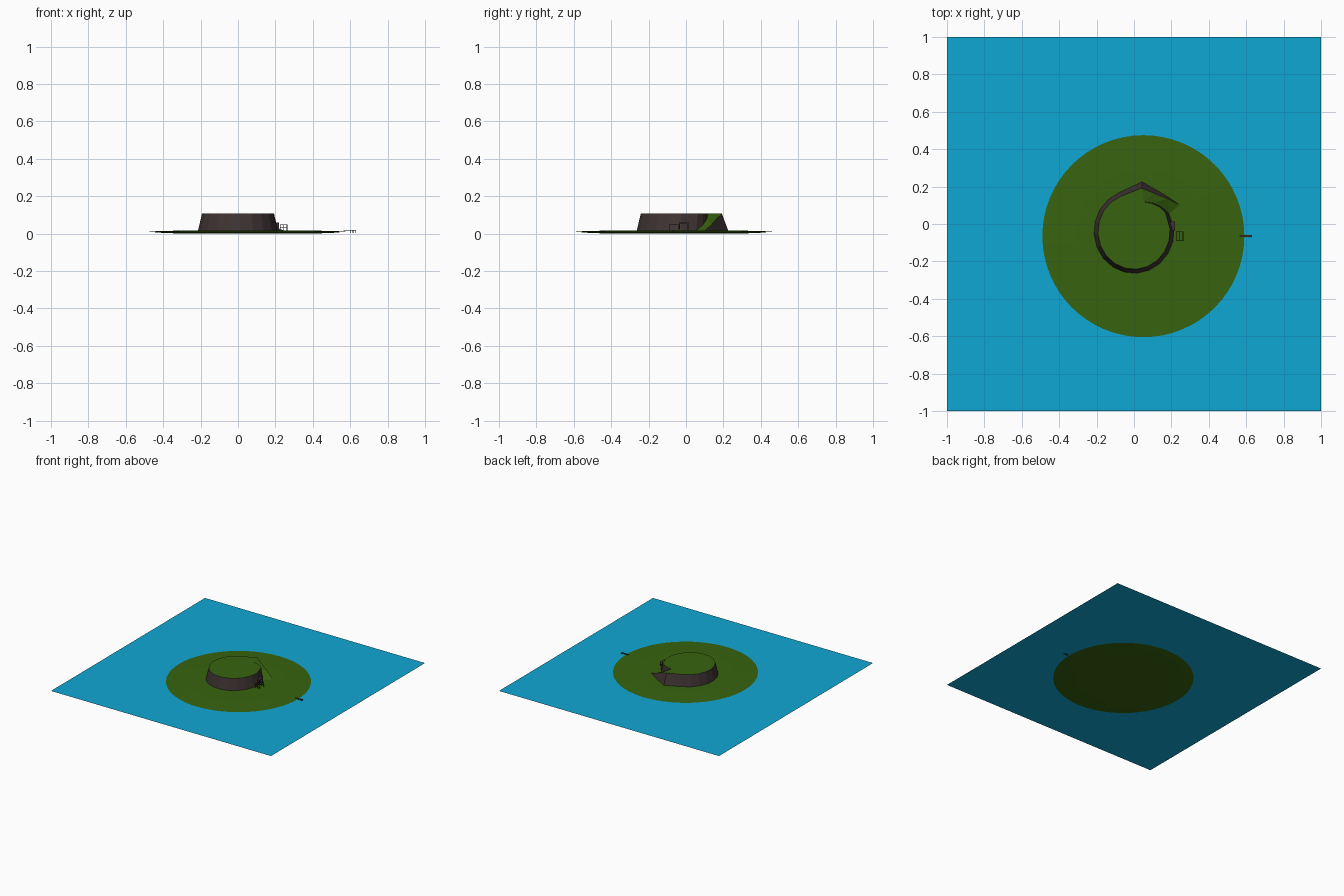
import bpy, bmesh, math
from mathutils import Vector

if "Cube" in bpy.data.objects:
    bpy.data.objects.remove(bpy.data.objects["Cube"])

def material(name, col):
    m = bpy.data.materials.new(name)
    m.diffuse_color = (*col, 1)
    m.use_nodes = True
    m.node_tree.nodes["Principled BSDF"].inputs["Base Color"].default_value = m.diffuse_color
    return m

WATER = material("water_blue", (0.005, 0.39, 0.66))
GRASS = material("grass_green", (0.039, 0.127, 0.005))
ROCK = material("rock_brown", (0.048, 0.033, 0.032))
WOOD = material("dark_wood", (0.03, 0.02, 0.014))

def finish(bm, name, *mats):
    me = bpy.data.meshes.new(name)
    bm.to_mesh(me)
    bm.free()
    for m in mats:
        me.materials.append(m)
    ob = bpy.data.objects.new(name, me)
    bpy.context.collection.objects.link(ob)
    return ob

def boxes(name, mat, items):
    bm = bmesh.new()
    for c, s in items:
        r = bmesh.ops.create_cube(bm, size=1)
        for v in r["verts"]:
            v.co = Vector(c) + Vector(v.co[i] * s[i] for i in range(3))
    return finish(bm, name, mat)

# sea: a single sheet
bm = bmesh.new()
bmesh.ops.create_grid(bm, x_segments=1, y_segments=1, size=1)
for v in bm.verts:
    v.co.z = 0.01
finish(bm, "sea", WATER)

# island: very shallow lens, widest just at the waterline
bm = bmesh.new()
CX, CY, R, N = 0.05, -0.065, 0.54, 64
rings = []
for r, z in ((0.36, 0.0), (0.46, 0.004), (R, 0.011), (0.46, 0.013), (0.36, 0.016)):
    rings.append([bm.verts.new((CX + r * math.cos(2 * math.pi * i / N),
                                CY + r * math.sin(2 * math.pi * i / N), z)) for i in range(N)])
for a, b in zip(rings, rings[1:]):
    for i in range(N):
        j = (i + 1) % N
        bm.faces.new((a[i], a[j], b[j], b[i]))
bm.faces.new(rings[0][::-1])
bm.faces.new(rings[-1])
finish(bm, "island", GRASS)

# plateau: sloped rock wall with a flat grass top
ZB, ZT = 0.012, 0.106
def ellipse(deg, rx, ry):
    a = math.radians(deg)
    return (rx * math.cos(a), -0.04 + ry * math.sin(a))

angles = list(range(112, 381, 18))
base = [(0.043, 0.227)] + [ellipse(a, 0.215, 0.225) for a in angles]
top = [(0.041, 0.192)] + [ellipse(a, 0.193, 0.202) for a in angles]
# inner wall beside the ramp: foot follows the ramp, rim is the plateau edge
rim = [(0.168, 0.062), (0.135, 0.092), (0.095, 0.110), (0.05, 0.117)]
foot = [(0.188, 0.055), (0.150, 0.090), (0.102, 0.112), (0.05, 0.118)]
outer = [(0.243, 0.103), (0.180, 0.135), (0.110, 0.163), (0.041, 0.192)]
skirt = [(0.246, 0.101), (0.185, 0.144), (0.115, 0.186), (0.043, 0.227)]
heights = [ZB + 0.004, 0.046, 0.078, ZT]

bm = bmesh.new()
def add(pts, mi):
    f = bm.faces.new([bm.verts.new(p) for p in pts])
    f.material_index = mi

def at(p, z):
    return (p[0], p[1], z)

for i in range(len(base) - 1):
    add([at(base[i], ZB), at(base[i + 1], ZB), at(top[i + 1], ZT), at(top[i], ZT)], 0)
# join of the main wall to the ramp foot
add([at(base[-1], ZB), at(foot[0], ZB), at(rim[0], ZT), at(top[-1], ZT)], 0)
add([at(p, ZT) for p in top + rim], 1)
for i in range(3):
    h0, h1 = heights[i], heights[i + 1]
    add([at(foot[i], h0), at(foot[i + 1], h1), at(rim[i + 1], ZT), at(rim[i], ZT)], 0)
    add([at(foot[i], h0), at(outer[i], h0), at(outer[i + 1], h1), at(foot[i + 1], h1)], 1)
    add([at(skirt[i], ZB), at(skirt[i + 1], ZB), at(outer[i + 1], h1), at(outer[i], h0)], 0)
add([at(foot[0], ZB), at(skirt[0], ZB), at(outer[0], heights[0]), at(foot[0], heights[0])], 0)
bmesh.ops.remove_doubles(bm, verts=bm.verts, dist=0.0015)
bmesh.ops.triangulate(bm, faces=[f for f in bm.faces if len(f.verts) == 4])
finish(bm, "plateau", ROCK, GRASS)

# open timber frame beside the cliff
t = 0.003
x0, x1, y0, y1, zt = 0.225, 0.262, -0.09, -0.042, 0.048
frame = [((x, y, (0.012 + zt) / 2), (t, t, zt - 0.012))
         for x in (x0, (x0 + x1) / 2, x1) for y in (y0, y1)]
frame += [((x, (y0 + y1) / 2, zt), (t, y1 - y0 + t, t)) for x in (x0, (x0 + x1) / 2, x1)]
frame += [(((x0 + x1) / 2, y, z), (x1 - x0 + t, t, t)) for y in (y0, y1) for z in (0.03, zt)]
boxes("timber_frame", WOOD, frame)

# doorway against the cliff
boxes("cliff_doorway", ROCK, [((0.208, y, 0.033), (0.022, 0.006, 0.044)) for y in (-0.035, 0.01)]
      + [((0.208, -0.0125, 0.055), (0.024, 0.052, 0.006))])

# jetty: deck with pairs of posts
boxes("jetty", WOOD, [((0.598, -0.065, 0.0165), (0.066, 0.010, 0.003))]
      + [((x, -0.065 + s * 0.005, 0.011), (0.003, 0.003, 0.014))
         for x in (0.60, 0.615, 0.63) for s in (-1, 1)])
